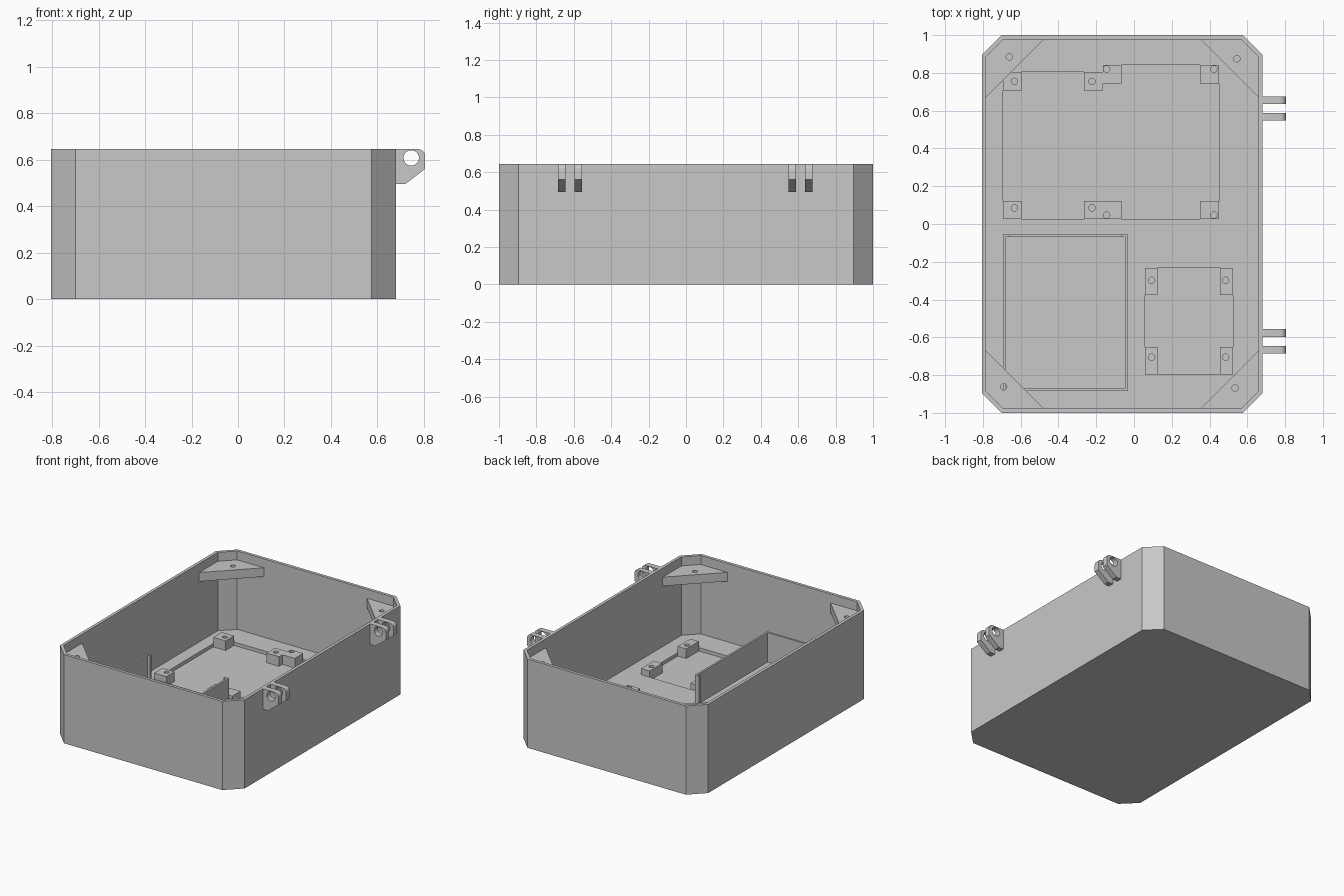
import bpy, bmesh, math
from mathutils import Vector

if "Cube" in bpy.data.objects:
    bpy.data.objects.remove(bpy.data.objects["Cube"])

grey = bpy.data.materials.new("plain_grey")
grey.diffuse_color = (0.58, 0.58, 0.58, 1)
grey.use_nodes = True
grey.node_tree.nodes["Principled BSDF"].inputs["Base Color"].default_value = grey.diffuse_color

TOP, FLOOR, RECESS, POST = 0.645, 0.075, 0.05, 0.12
X0, X1, Y1, WALL = -0.805, 0.68, 1.0, 0.022


def prism(name, pts, a, b, axis="z"):
    """Extrude an outline from a to b along z, or an x-z outline along y."""
    bm = bmesh.new()
    place = (lambda p, t: (p[0], p[1], t)) if axis == "z" else (lambda p, t: (p[0], t, p[1]))
    low = [bm.verts.new(place(p, a)) for p in pts]
    high = [bm.verts.new(place(p, b)) for p in pts]
    bm.faces.new(low)
    bm.faces.new(high)
    n = len(pts)
    for i in range(n):
        bm.faces.new((low[i], low[(i + 1) % n], high[(i + 1) % n], high[i]))
    bmesh.ops.recalc_face_normals(bm, faces=bm.faces)
    mesh = bpy.data.meshes.new(name)
    bm.to_mesh(mesh)
    bm.free()
    mesh.materials.append(grey)
    obj = bpy.data.objects.new(name, mesh)
    bpy.context.collection.objects.link(obj)
    return obj


def rect(x0, x1, y0, y1):
    return [(x0, y0), (x1, y0), (x1, y1), (x0, y1)]


def circle(cx, cy, r, n=24):
    return [(cx + r * math.cos(math.tau * i / n), cy + r * math.sin(math.tau * i / n)) for i in range(n)]


def octagon(inset, chamfer):
    x0, x1, y = X0 + inset, X1 - inset, Y1 - inset
    c = chamfer
    return [(x0 + c, -y), (x1 - c, -y), (x1, -y + c), (x1, y - c),
            (x1 - c, y), (x0 + c, y), (x0, y - c), (x0, -y + c)]


def cut(obj, cutter):
    mod = obj.modifiers.new("cut", "BOOLEAN")
    mod.operation, mod.solver, mod.object = "DIFFERENCE", "EXACT", cutter
    bpy.context.view_layer.objects.active = obj
    bpy.ops.object.modifier_apply(modifier=mod.name)
    bpy.data.objects.remove(cutter)


# Open tray with chamfered corners and sunken board beds
tray = prism("tray", octagon(0, 0.105), 0, TOP)
cut(tray, prism("cavity", octagon(WALL, 0.092), FLOOR, 1))
board_bed = [(-0.693, 0.027), (0.45, 0.027), (0.45, 0.842), (-0.165, 0.842), (-0.165, 0.805), (-0.693, 0.805)]
cut(tray, prism("board_bed", board_bed, RECESS, 0.3))
cut(tray, prism("small_bed", rect(0.057, 0.523, -0.797, -0.232), RECESS, 0.3))

# Mounting posts: block outline and the hole centres in it
posts = [
    (rect(-0.693, -0.595, 0.707, 0.805), [(-0.633, 0.755)]),
    ([(-0.265, 0.707), (-0.165, 0.707), (-0.165, 0.745), (-0.065, 0.745),
      (-0.065, 0.842), (-0.165, 0.842), (-0.165, 0.805), (-0.265, 0.805)], [(-0.223, 0.755), (-0.145, 0.82)]),
    (rect(0.35, 0.45, 0.745, 0.842), [(0.423, 0.82)]),
    (rect(-0.693, -0.595, 0.027, 0.122), [(-0.633, 0.085)]),
    (rect(-0.265, -0.065, 0.027, 0.122), [(-0.223, 0.085), (-0.145, 0.047)]),
    (rect(0.35, 0.45, 0.027, 0.122), [(0.423, 0.047)]),
]
for y0, hy in ((-0.377, -0.298), (-0.797, -0.705)):
    for x0, hx in ((0.057, 0.093), (0.455, 0.485)):
        posts.append((rect(x0, x0 + 0.068, y0, y0 + 0.145), [(hx, hy)]))
for outline, holes in posts:
    post = prism("mounting_post", outline, RECESS - 0.005, POST)
    for hx, hy in holes:
        cut(post, prism("hole", circle(hx, hy, 0.017, 16), RECESS + 0.01, 0.3))

# Battery bay: three tall walls with short returns and a low lip on the open side
bx0, bx1, by0, by1, t, h = -0.693, -0.033, -0.885, -0.055, 0.014, 0.29
bay = [(bx0, by0), (bx1, by0), (bx1, by1), (bx1 - 0.035, by1), (bx1 - 0.035, by1 - t), (bx1 - t, by1 - t),
       (bx1 - t, by0 + t), (bx0 + t, by0 + t), (bx0 + t, by1 - t), (bx0 + 0.035, by1 - t),
       (bx0 + 0.035, by1), (bx0, by1)]
prism("battery_bay_wall", bay, FLOOR - 0.005, h)
prism("battery_bay_lip", rect(bx0 + 0.035, bx1 - 0.035, by1 - t, by1), FLOOR - 0.005, FLOOR + 0.01)

# Triangular lid brackets in the four corners, each with a screw hole
for sx, sy, hole in ((-1, 1, (-0.66, 0.885)), (1, 1, (0.545, 0.875)),
                     (-1, -1, (-0.69, -0.862)), (1, -1, (0.535, -0.868))):
    ex = X1 - 0.01 if sx > 0 else X0 + 0.01
    ey = sy * (Y1 - 0.01)
    outline = [(ex, ey - sy * 0.33), (ex, ey - sy * 0.103), (ex - sx * 0.103, ey), (ex - sx * 0.33, ey)]
    bracket = prism("corner_bracket", outline, 0.515, 0.58)
    cut(bracket, prism("hole", circle(*hole, 0.017, 16), 0.4, 0.7))

# Hinge lugs in pairs on the right side
arc = [(0.775 + 0.03 * math.sin(a), 0.615 + 0.03 * math.cos(a)) for a in [math.radians(15 * i) for i in range(7)]]
lug_profile = [(0.672, 0.495), (0.672, TOP)] + arc + [(0.805, 0.56), (0.72, 0.495)]
for y in (-0.665, -0.577, 0.568, 0.655):
    lug = prism("hinge_lug", lug_profile, y - 0.02, y + 0.02, "y")
    cut(lug, prism("hole", circle(0.745, 0.607, 0.033, 32), y - 0.1, y + 0.1, "y"))
    bpy.ops.object.select_all(action="DESELECT")
    lug.select_set(True)
    bpy.context.view_layer.objects.active = lug
    bpy.ops.object.shade_smooth_by_angle(angle=math.radians(30))
